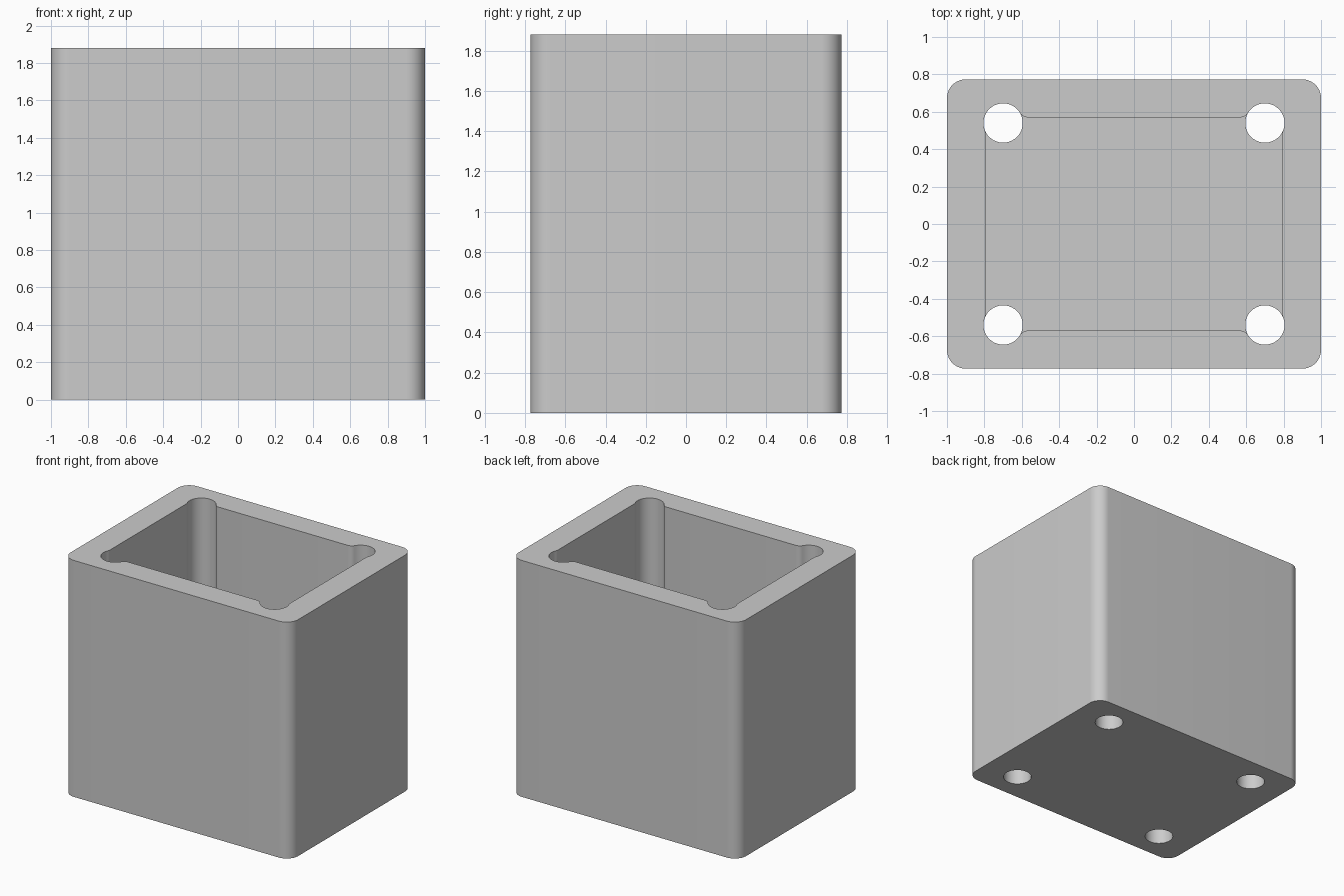
import bpy, bmesh
from math import pi, cos, sin, atan2, sqrt

cube = bpy.data.objects.get("Cube")
if cube:
    bpy.data.objects.remove(cube, do_unlink=True)

# Overall sizes
HALF_X, HALF_Y, HEIGHT, CORNER = 1.0, 0.773, 1.88, 0.1
FLOOR = 0.2
CAV_X, CAV_Y = 0.792, 0.57
HOLE_X, HOLE_Y, HOLE_R, FILLET = 0.70, 0.54, 0.105, 0.05
QUADRANTS = [(1, 1), (-1, 1), (-1, -1), (1, -1)]


def arc(cx, cy, r, start, end, n):
    steps = [start + (end - start) * i / n for i in range(n + 1)]
    return [(cx + r * cos(a), cy + r * sin(a)) for a in steps]


def mirrored(points, sx, sy):
    pts = [(x * sx, y * sy) for x, y in points]
    return pts if sx * sy > 0 else pts[::-1]


def ring(bm, points, z):
    return [bm.verts.new((x, y, z)) for x, y in points]


def wall(bm, low, high):
    for i in range(len(low)):
        j = (i + 1) % len(low)
        bm.faces.new((low[i], low[j], high[j], high[i]))


def cap(bm, loops):
    edges = [bm.edges.get((l[i - 1], l[i])) for l in loops for i in range(len(l))]
    bmesh.ops.triangle_fill(bm, edges=edges, use_beauty=True)


# Corner profile: hole arc blended into the two cavity walls by fillets
reach = HOLE_R + FILLET
side_x = CAV_X + FILLET
side_y = HOLE_Y - sqrt(reach**2 - (side_x - HOLE_X)**2)
end_y = CAV_Y + FILLET
end_x = HOLE_X - sqrt(reach**2 - (end_y - HOLE_Y)**2)
a0 = atan2(side_y - HOLE_Y, side_x - HOLE_X)
a1 = atan2(end_y - HOLE_Y, end_x - HOLE_X)
side_blend = arc(side_x, side_y, FILLET, pi, a0 + pi, 6)[:-1]
end_blend = arc(end_x, end_y, FILLET, a1 - pi, -pi / 2, 8)[1:]
outer_arc = arc(HOLE_X, HOLE_Y, HOLE_R, a0, a1, 24)
inner_arc = arc(HOLE_X, HOLE_Y, HOLE_R, a1, a0 + 2 * pi, 24)[1:-1]
rounded = arc(HALF_X - CORNER, HALF_Y - CORNER, CORNER, 0, pi / 2, 16)

bm = bmesh.new()

# Outer shell
outline = [p for s in QUADRANTS for p in mirrored(rounded, *s)]
base, rim = ring(bm, outline, 0), ring(bm, outline, HEIGHT)
wall(bm, base, rim)

# Cavity walls, floor outline and through holes, one corner at a time
cavity_low, cavity_high, floor_loop, hole_loops = [], [], [], []
for sx, sy in QUADRANTS:
    step = sx * sy
    first = ring(bm, [(x * sx, y * sy) for x, y in side_blend], FLOOR)
    bulge = ring(bm, [(x * sx, y * sy) for x, y in outer_arc], FLOOR)
    last = ring(bm, [(x * sx, y * sy) for x, y in end_blend], FLOOR)
    inner = ring(bm, [(x * sx, y * sy) for x, y in inner_arc], FLOOR)
    cavity_low += (first + bulge + last)[::step]
    floor_loop += (first + bulge[:1] + inner[::-1] + bulge[-1:] + last)[::step]
    hole_top = bulge + inner
    hole_bottom = ring(bm, [v.co.xy for v in hole_top], 0)
    wall(bm, hole_bottom, hole_top)
    hole_loops.append(hole_bottom)
cavity_high = ring(bm, [v.co.xy for v in cavity_low], HEIGHT)
wall(bm, cavity_low, cavity_high)

# Floor, top rim and underside
bm.faces.new(floor_loop)
cap(bm, [rim, cavity_high])
cap(bm, [base] + hole_loops)
bmesh.ops.recalc_face_normals(bm, faces=bm.faces[:])

mesh = bpy.data.meshes.new("housing")
bm.to_mesh(mesh)
bm.free()
housing = bpy.data.objects.new("housing", mesh)
bpy.context.collection.objects.link(housing)

# Plain grey material
grey = bpy.data.materials.new("plain_grey")
grey.use_nodes = True
colour = (0.6, 0.6, 0.6, 1)
grey.diffuse_color = colour
grey.node_tree.nodes["Principled BSDF"].inputs["Base Color"].default_value = colour
mesh.materials.append(grey)

# Smooth curved walls, keep rims sharp
bpy.ops.object.select_all(action='DESELECT')
housing.select_set(True)
bpy.context.view_layer.objects.active = housing
bpy.ops.object.shade_smooth_by_angle(angle=pi / 6)
